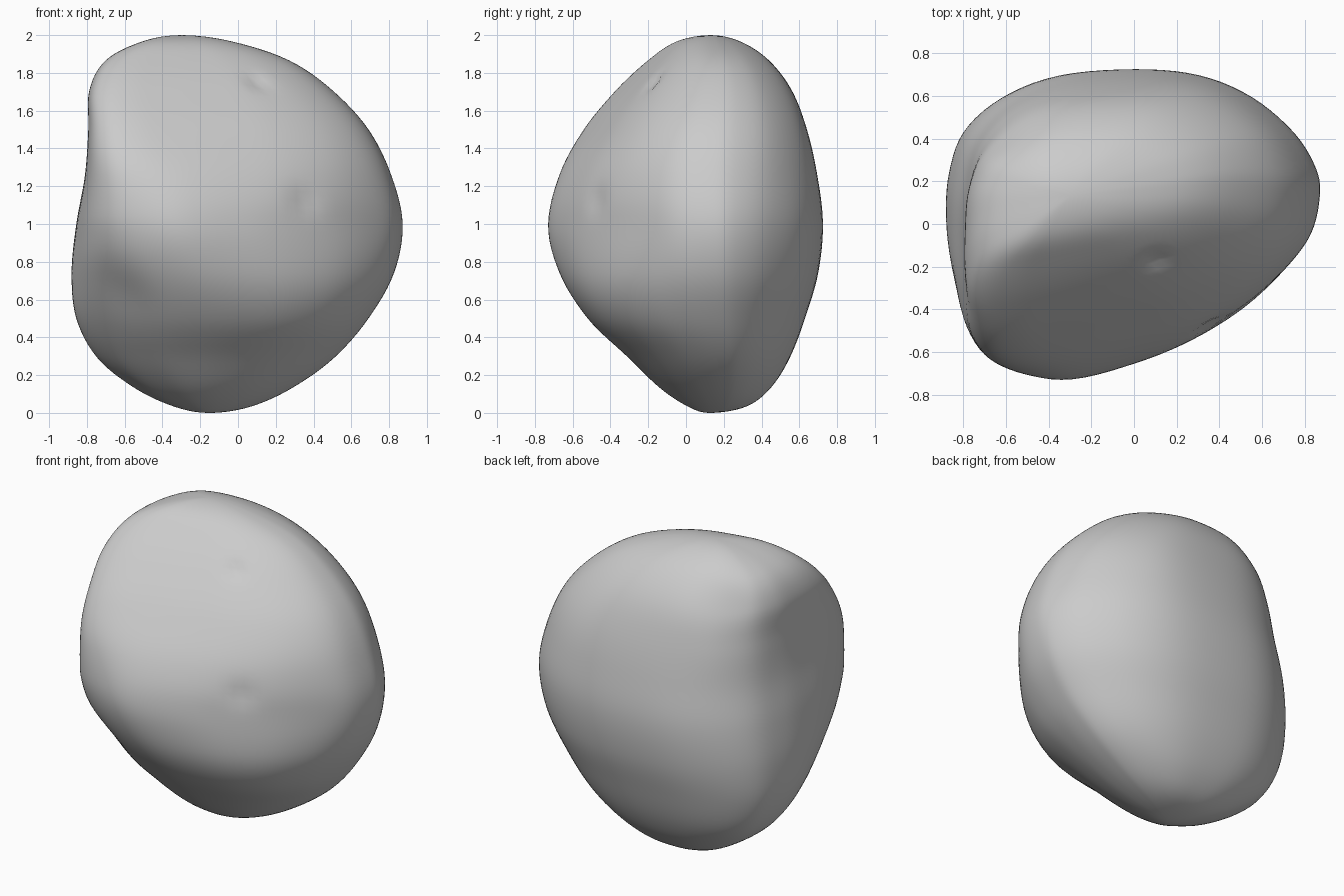
import bpy, bmesh, math
from mathutils import Vector

if "Cube" in bpy.data.objects:
    bpy.data.objects.remove(bpy.data.objects["Cube"])

# Outline extents at heights z = 1 - cos(t), t in 15 degree steps from bottom to top
LEFT = [-.15, -.34, -.55, -.745, -.855, -.88, -.855, -.81, -.79, -.785, -.70, -.51, -.3]
RIGHT = [-.15, .07, .29, .51, .69, .825, .87, .81, .69, .50, .27, -.03, -.3]
FRONT = [.13, .01, -.14, -.305, -.52, -.67, -.73, -.68, -.54, -.37, -.2, -.05, .13]
BACK = [.13, .32, .45, .55, .63, .70, .725, .695, .64, .56, .44, .29, .13]

# Plan outlines, fitted to -1..1, for the upper, middle and lower body
TOP = [(-1, -.22), (-.985, .17), (-.91, .53), (-.71, .80), (-.40, .95), (0, 1),
       (.36, .97), (.63, .84), (.86, .62), (.98, .36), (1, .15), (.96, -.09),
       (.84, -.31), (.63, -.52), (.33, -.70), (-.03, -.83), (-.4, -.94), (-.66, -1),
       (-.85, -.98), (-.96, -.85), (-1, -.58)]
MID = [(-1, -.07), (-.99, .27), (-.91, .59), (-.71, .82), (-.41, .96), (0, 1),
       (.345, .96), (.63, .82), (.86, .59), (.98, .36), (1, .18), (.95, -.06),
       (.81, -.28), (.585, -.52), (.29, -.74), (0, -.89), (-.345, -1), (-.6, -.96),
       (-.8, -.84), (-.92, -.63), (-.98, -.34)]
LOW = [(-1, .1), (-.98, .37), (-.9, .62), (-.71, .82), (-.41, .96), (0, 1),
       (.345, .96), (.63, .82), (.86, .59), (.98, .36), (1, .16), (.97, -.1),
       (.88, -.38), (.7, -.66), (.46, -.86), (.18, -.97), (-.1, -1), (-.38, -.93),
       (-.62, -.73), (-.83, -.47), (-.95, -.18)]

# Hollows: centre, radius, depth
DENTS = [((-.62, .38, 1.74), .26, .05), ((-.55, -.42, .68), .20, .015),
         ((.37, -.50, 1.13), .09, .02), ((.10, -.16, 1.74), .06, .025)]


def closed_spline(points, u):
    """Smooth closed curve through the points; u counts points."""
    n, i = len(points), math.floor(u)
    f = u - i
    a, b, c, d = (points[(i + k) % n] for k in (-1, 0, 1, 2))
    return (b * 2 + (c - a) * f + (a * 2 - b * 5 + c * 4 - d) * f * f
            + (b * 3 - a - c * 3 + d) * f ** 3) * 0.5


def ease(x):
    x = max(0, min(1, x))
    return x * x * (3 - 2 * x)


def loop(up, down):
    return up + down[-2:0:-1]


x_loop, y_loop = loop(LEFT, RIGHT), loop(FRONT, BACK)
top, mid, low = ([Vector(p) for p in plan] for plan in (TOP, MID, LOW))
RINGS, SIDES = 72, 105

# Boulder body: the blended plan outline fitted to the extents at each height
bm = bmesh.new()
rings = []
for r in range(RINGS + 1):
    u = 12 * r / RINGS
    z = 1 - math.cos(math.pi * r / RINGS)
    x0, x1 = closed_spline(x_loop, u), closed_spline(x_loop, 24 - u)
    y0, y1 = closed_spline(y_loop, u), closed_spline(y_loop, 24 - u)
    upper, lower = ease((z - .9) / .65), ease((1.05 - z) / .65)
    plan = [m + (t - m) * upper + (b - m) * lower for t, m, b in zip(top, mid, low)]
    if r in (0, RINGS):
        rings.append([bm.verts.new((x0, y0, z))])
        continue
    ring = []
    for s in range(SIDES):
        p = closed_spline(plan, len(plan) * s / SIDES)
        ring.append(bm.verts.new((x0 + (x1 - x0) * (p.x + 1) / 2,
                                  y0 + (y1 - y0) * (p.y + 1) / 2, z)))
    rings.append(ring)
for a, b in zip(rings, rings[1:]):
    for s in range(SIDES):
        t = (s + 1) % SIDES
        quad = [a[s % len(a)], a[t % len(a)], b[t % len(b)], b[s % len(b)]]
        bm.faces.new(list(dict.fromkeys(quad)))
bmesh.ops.recalc_face_normals(bm, faces=bm.faces)
bm.normal_update()

# Soft hollows and pits pressed into the surface
for v in bm.verts:
    push = sum(depth * math.exp(-((v.co - Vector(c)).length / radius) ** 2 * 1.5)
               for c, radius, depth in DENTS)
    v.co -= v.normal * push

mesh = bpy.data.meshes.new("boulder")
bm.to_mesh(mesh)
bm.free()
for poly in mesh.polygons:
    poly.use_smooth = True
boulder = bpy.data.objects.new("boulder", mesh)
bpy.context.collection.objects.link(boulder)
